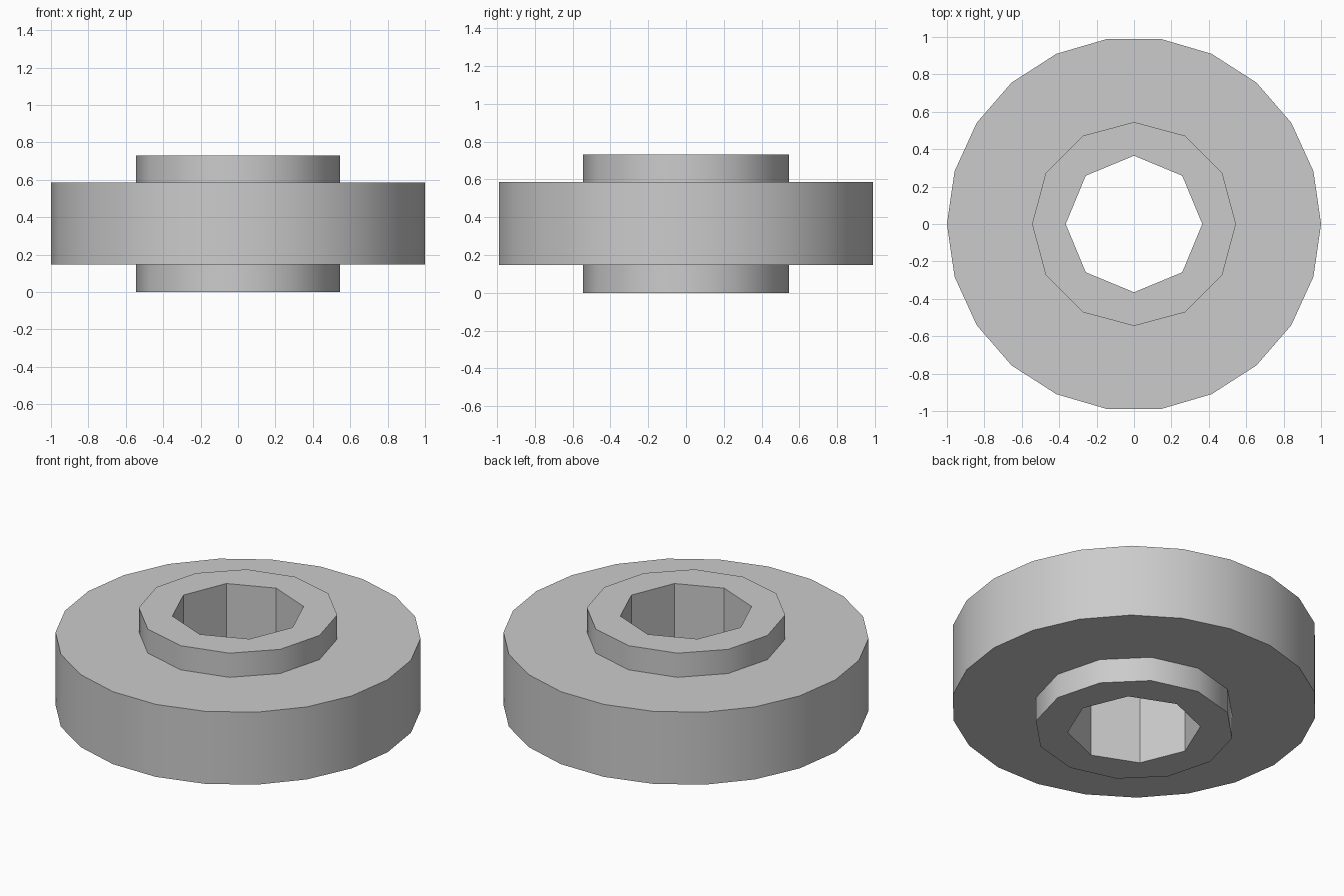
import bpy
import bmesh
from math import cos, sin, tau, radians

cube = bpy.data.objects.get("Cube")
if cube:
    bpy.data.objects.remove(cube, do_unlink=True)

# Sides and radius of each outline
HOLE = (8, 0.365)
HUB = (12, 0.545)
RIM = (22, 1.0)

# Heights of the hub and of the wider disc around its middle
BOTTOM, DISC_LOW, DISC_HIGH, TOP = 0.0, 0.147, 0.585, 0.731

# Closed section: up the outside, then back down through the hole
SECTION = [
    (HOLE, BOTTOM), (HUB, BOTTOM), (HUB, DISC_LOW), (RIM, DISC_LOW),
    (RIM, DISC_HIGH), (HUB, DISC_HIGH), (HUB, TOP), (HOLE, TOP),
]


def outline(bm, shape, z):
    """Polygon loop at height z, with a corner on +x."""
    sides, radius = shape
    verts = [bm.verts.new((radius * cos(tau * i / sides),
                           radius * sin(tau * i / sides), z))
             for i in range(sides)]
    edges = [bm.edges.new((verts[i - 1], verts[i])) for i in range(sides)]
    return verts, edges


def wall(bm, low, high):
    """Upright faces between two equal loops."""
    for i in range(len(low)):
        bm.faces.new((low[i - 1], low[i], high[i], high[i - 1]))


def flat_ring(bm, first, second):
    """Level face between two loops with different side counts."""
    bmesh.ops.triangle_fill(bm, edges=first + second, use_beauty=True,
                            normal=(0, 0, 1))


# Flanged bushing
bm = bmesh.new()
loops = [outline(bm, shape, z) for shape, z in SECTION]
for i, (verts, edges) in enumerate(loops):
    prev_verts, prev_edges = loops[i - 1]
    if SECTION[i][0] == SECTION[i - 1][0]:
        wall(bm, prev_verts, verts)
    else:
        flat_ring(bm, prev_edges, edges)
bmesh.ops.recalc_face_normals(bm, faces=bm.faces[:])

mesh = bpy.data.meshes.new("flanged_bushing")
bm.to_mesh(mesh)
bm.free()
bushing = bpy.data.objects.new("flanged_bushing", mesh)
bpy.context.collection.objects.link(bushing)

# Plain grey material
grey = bpy.data.materials.new("light_grey")
grey.use_nodes = True
colour = (0.6, 0.6, 0.6, 1)
grey.diffuse_color = colour
grey.node_tree.nodes["Principled BSDF"].inputs["Base Color"].default_value = colour
mesh.materials.append(grey)

# Smooth the outer walls, keep the hole's corners sharp
bpy.ops.object.select_all(action="DESELECT")
bushing.select_set(True)
bpy.context.view_layer.objects.active = bushing
bpy.ops.object.shade_smooth_by_angle(angle=radians(35))
